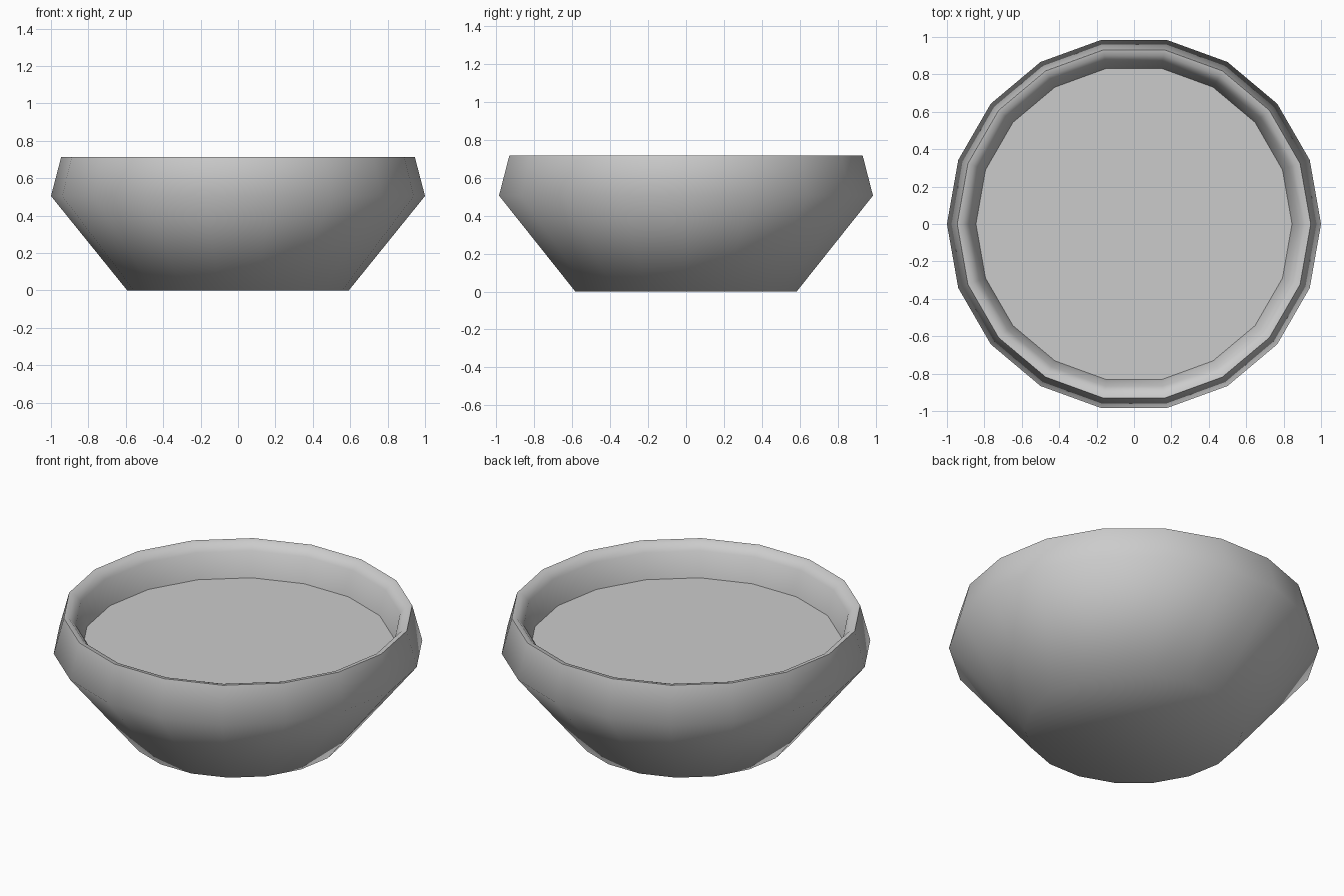
import bpy, bmesh, math

SIDES = 18

cube = bpy.data.objects.get("Cube")
if cube:
    bpy.data.objects.remove(cube, do_unlink=True)

# Plain grey material
grey = bpy.data.materials.new("plain grey")
grey.use_nodes = True
colour = (0.6, 0.6, 0.6, 1)
grey.diffuse_color = colour
grey.node_tree.nodes["Principled BSDF"].inputs["Base Color"].default_value = colour


def lathe(name, profile):
    """Turn a (radius, height) profile into a closed many-sided body."""
    bm = bmesh.new()
    rings = []
    for r, z in profile:
        angles = [math.tau * i / SIDES for i in range(SIDES)]
        rings.append([bm.verts.new((r * math.cos(a), r * math.sin(a), z)) for a in angles])
    for low, high in zip(rings, rings[1:]):
        for i in range(SIDES):
            j = (i + 1) % SIDES
            bm.faces.new((low[i], low[j], high[j], high[i]))
    bm.faces.new(reversed(rings[0]))
    bm.faces.new(rings[-1])
    bmesh.ops.recalc_face_normals(bm, faces=bm.faces)
    mesh = bpy.data.meshes.new(name)
    bm.to_mesh(mesh)
    bm.free()
    mesh.materials.append(grey)
    obj = bpy.data.objects.new(name, mesh)
    bpy.context.collection.objects.link(obj)
    return obj


# Bowl: base, flared side, inward collar, rim, inner wall, raised floor
bowl = lathe("bowl", [
    (0.592, 0.0),
    (1.0, 0.505),
    (0.945, 0.715),
    (0.915, 0.71),
    (0.88, 0.67),
    (0.845, 0.525),
])

bpy.ops.object.select_all(action="DESELECT")
bowl.select_set(True)
bpy.context.view_layer.objects.active = bowl
bpy.ops.object.shade_smooth_by_angle(angle=math.radians(60))
